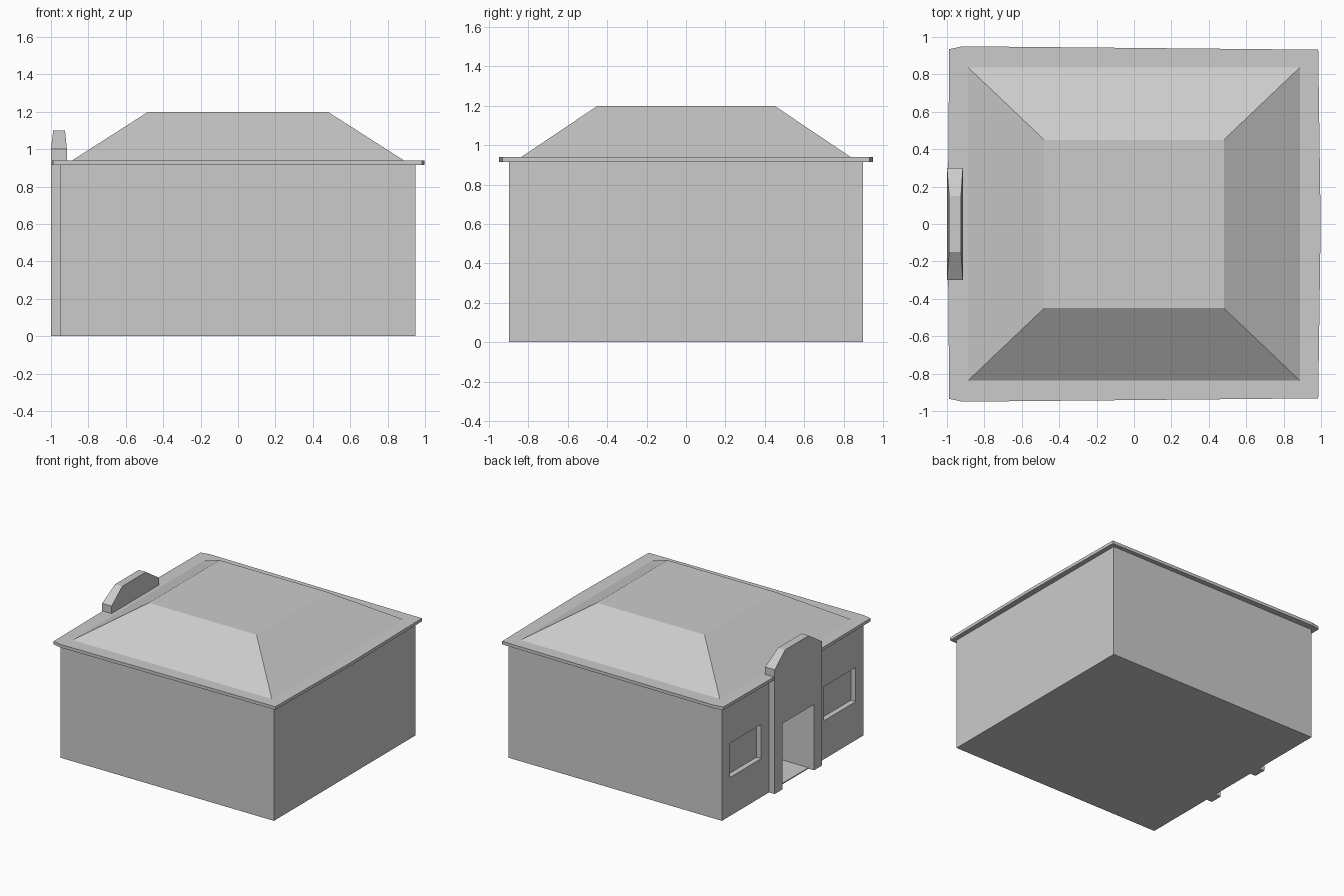
import bpy, bmesh

if "Cube" in bpy.data.objects:
    bpy.data.objects.remove(bpy.data.objects["Cube"])


def make(name, rings):
    """Closed solid lofted through rings of equal point count."""
    bm = bmesh.new()
    loops = [[bm.verts.new(p) for p in r] for r in rings]
    n = len(loops[0])
    for a, b in zip(loops, loops[1:]):
        for i in range(n):
            j = (i + 1) % n
            bm.faces.new((a[i], a[j], b[j], b[i]))
    bm.faces.new(loops[0][::-1])
    bm.faces.new(loops[-1])
    bmesh.ops.recalc_face_normals(bm, faces=bm.faces)
    mesh = bpy.data.meshes.new(name)
    bm.to_mesh(mesh)
    bm.free()
    ob = bpy.data.objects.new(name, mesh)
    bpy.context.collection.objects.link(ob)
    return ob


def rect(x0, x1, y0, y1, z):
    return [(x0, y0, z), (x1, y0, z), (x1, y1, z), (x0, y1, z)]


def box(name, x0, x1, y0, y1, z0, z1):
    return make(name, [rect(x0, x1, y0, y1, z) for z in (z0, z1)])


def cut(target, cutter):
    mod = target.modifiers.new("cut", 'BOOLEAN')
    mod.operation = 'DIFFERENCE'
    mod.solver = 'EXACT'
    mod.object = cutter
    bpy.context.view_layer.objects.active = target
    bpy.ops.object.modifier_apply(modifier=mod.name)
    bpy.data.objects.remove(cutter)


# Walls with a deep doorway and two recessed windows on the left side
walls = box("walls", -0.95, 0.95, -0.9, 0.9, 0, 0.925)
cut(walls, box("door_cutter", -1.1, -0.65, -0.2, 0.2, 0.008, 0.53))
for s in (-1, 1):
    y0, y1 = sorted((s * 0.4, s * 0.8))
    cut(walls, box("window_cutter", -1.1, -0.907, y0, y1, 0.31, 0.585))

# Eaves slab, slightly bowed outline
half = [(0.998, 0), (0.985, 0.932), (-0.915, 0.95), (-0.988, 0.935), (-0.996, 0)]
outline = half + [(x, -y) for x, y in half[-2:0:-1]]
make("eaves", [[(x, y, z) for x, y in outline] for z in (0.915, 0.94)])

# Hipped roof with a flat top
make("roof", [rect(-0.89, 0.89, -0.84, 0.84, 0.938),
              rect(-0.48, 0.48, -0.45, 0.45, 1.2)])

# Entrance surround: two piers and a lintel rising past the eaves
side = [(0.3, 0.99), (0.3, 0), (0.2, 0), (0.2, 0.53)]
profile = side + [(-y, z) for y, z in side[::-1]]
profile = [(y, 1.0 if z == 0.99 else z) for y, z in profile]
make("entrance_surround", [[(x, y, z) for y, z in profile] for x in (-1.0, -0.915)])

# Sloped cap on the entrance parapet
make("parapet_cap", [rect(-1.0, -0.915, -0.3, 0.3, 1.0),
                     rect(-0.988, -0.925, -0.15, 0.15, 1.1)])
